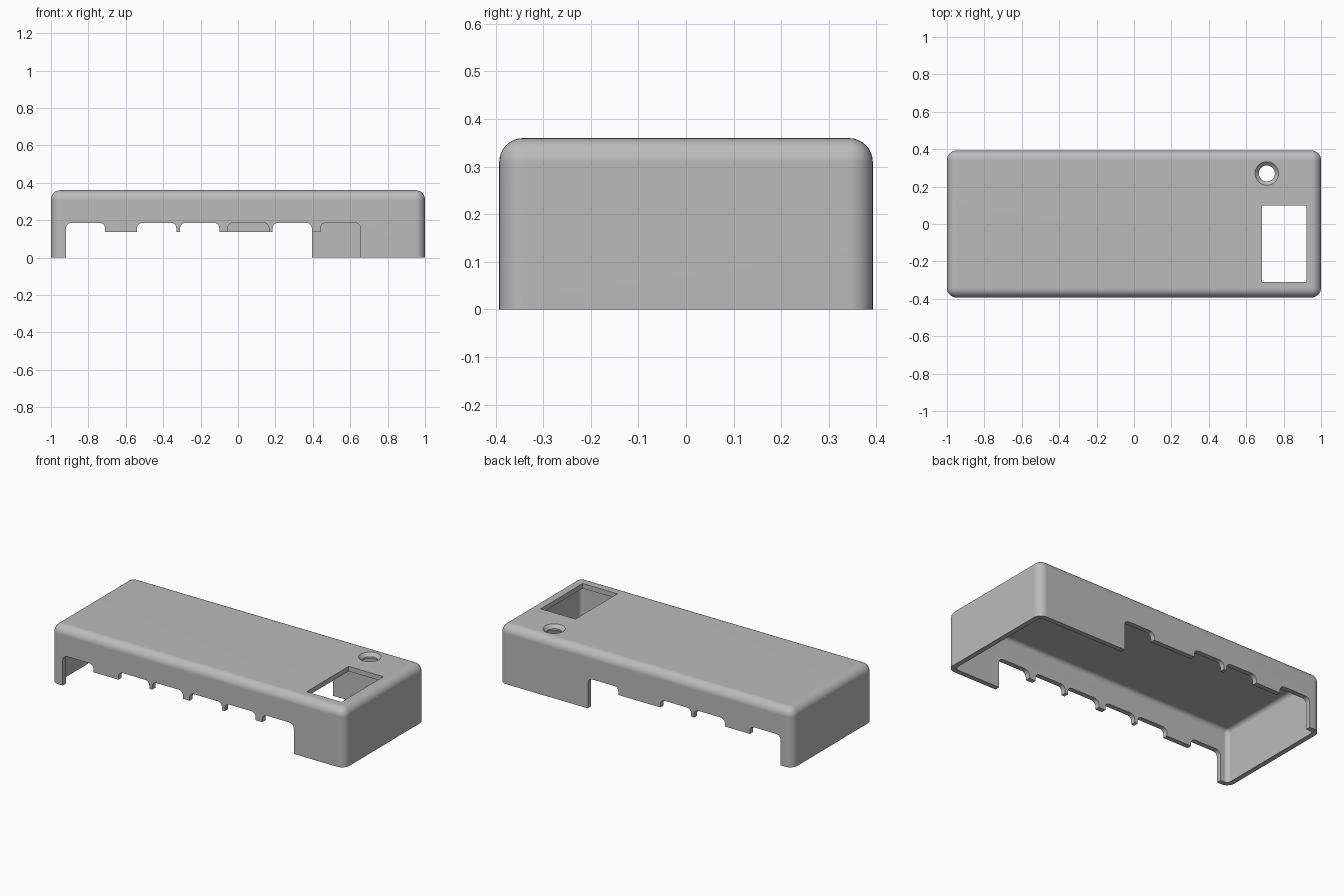
import bpy, bmesh, math

old = bpy.data.objects.get("Cube")
if old:
    bpy.data.objects.remove(old, do_unlink=True)

LENGTH, DEPTH, HEIGHT = 2.0, 0.785, 0.36
WALL, RADIUS = 0.03, 0.05
TAB_Z, NOTCH_Z, NOTCH_R = 0.138, 0.186, 0.03

grey = bpy.data.materials.new("case grey")
grey.use_nodes = True
grey.diffuse_color = (0.5, 0.5, 0.5, 1)
grey.node_tree.nodes["Principled BSDF"].inputs["Base Color"].default_value = (0.5, 0.5, 0.5, 1)


def make_object(name, bm):
    bmesh.ops.recalc_face_normals(bm, faces=bm.faces)
    mesh = bpy.data.meshes.new(name)
    bm.to_mesh(mesh)
    bm.free()
    obj = bpy.data.objects.new(name, mesh)
    bpy.context.collection.objects.link(obj)
    return obj


def box(name, x0, x1, y0, y1, z0, z1, radius=0):
    """Box whose edges, except those around the bottom, can be rounded."""
    bm = bmesh.new()
    bmesh.ops.create_cube(bm, size=1)
    for v in bm.verts:
        v.co.x = x1 if v.co.x > 0 else x0
        v.co.y = y1 if v.co.y > 0 else y0
        v.co.z = z1 if v.co.z > 0 else z0
    if radius:
        edges = [e for e in bm.edges if any(v.co.z > z0 + 0.001 for v in e.verts)]
        bmesh.ops.bevel(bm, geom=edges, offset=radius, segments=8,
                        profile=0.5, affect='EDGES', clamp_overlap=True)
    return make_object(name, bm)


def port_cutter(name, notches, y0, y1):
    """One long opening with round-cornered notches along its top."""
    pts = [(notches[0][0], -0.1)]
    for a, b in notches:
        pts.append((a, TAB_Z))
        for cx, start in ((a + NOTCH_R, 180), (b - NOTCH_R, 90)):
            for i in range(7):
                t = math.radians(start - 15 * i)
                pts.append((cx + NOTCH_R * math.cos(t),
                            NOTCH_Z - NOTCH_R + NOTCH_R * math.sin(t)))
        pts.append((b, TAB_Z))
    pts.append((notches[-1][1], -0.1))
    bm = bmesh.new()
    face = bm.faces.new([bm.verts.new((x, y0, z)) for x, z in pts])
    out = bmesh.ops.extrude_face_region(bm, geom=[face])
    for v in out["geom"]:
        if isinstance(v, bmesh.types.BMVert):
            v.co.y = y1
    return make_object(name, bm)


def cone_cutter(name, x, y, profile):
    """Turned cutter from a (radius, height) profile."""
    bm = bmesh.new()
    n = 40
    rings = [[bm.verts.new((x + r * math.cos(i * math.tau / n),
                            y + r * math.sin(i * math.tau / n), z))
              for i in range(n)] for r, z in profile]
    for low, high in zip(rings, rings[1:]):
        for i in range(n):
            j = (i + 1) % n
            bm.faces.new((low[i], low[j], high[j], high[i]))
    bm.faces.new(rings[0][::-1])
    bm.faces.new(rings[-1])
    return make_object(name, bm)


# Outer shell
hx, hy = LENGTH / 2, DEPTH / 2
case = box("case_cover", -hx, hx, -hy, hy, 0, HEIGHT, RADIUS)
case.data.materials.append(grey)

# Hollow inside, port openings, window and countersunk hole
shared = [(-0.92, -0.71), (-0.54, -0.33), (-0.31, -0.10)]
front = shared + [(-0.055, 0.165), (0.185, 0.395), (0.44, 0.655)]
back = shared + [(0.185, 0.395)]
cutters = [
    box("hollow_cutter", -hx + WALL, hx - WALL, -hy + WALL, hy - WALL,
        -0.2, HEIGHT - WALL, 0.025),
    port_cutter("front_port_cutter", front, -0.5, -0.3),
    port_cutter("back_port_cutter", back, 0.3, 0.5),
    box("window_cutter", 0.685, 0.922, -0.31, 0.098, 0.25, 0.5),
    cone_cutter("round_hole_cutter", 0.71, 0.27,
                [(0.043, 0.25), (0.043, 0.34), (0.063, HEIGHT), (0.063, 0.45)]),
]

bpy.ops.object.select_all(action='DESELECT')
bpy.context.view_layer.objects.active = case
case.select_set(True)
for cutter in cutters:
    cutter.hide_render = True
    mod = case.modifiers.new(cutter.name, 'BOOLEAN')
    mod.operation = 'DIFFERENCE'
    mod.solver = 'EXACT'
    mod.object = cutter
    bpy.ops.object.modifier_apply(modifier=mod.name)
for cutter in cutters:
    bpy.data.objects.remove(cutter, do_unlink=True)

# Smooth rounded edges, flat panels
bpy.ops.object.shade_smooth_by_angle(angle=math.radians(30))
weighted = case.modifiers.new("flat panels", 'WEIGHTED_NORMAL')
weighted.keep_sharp = True
